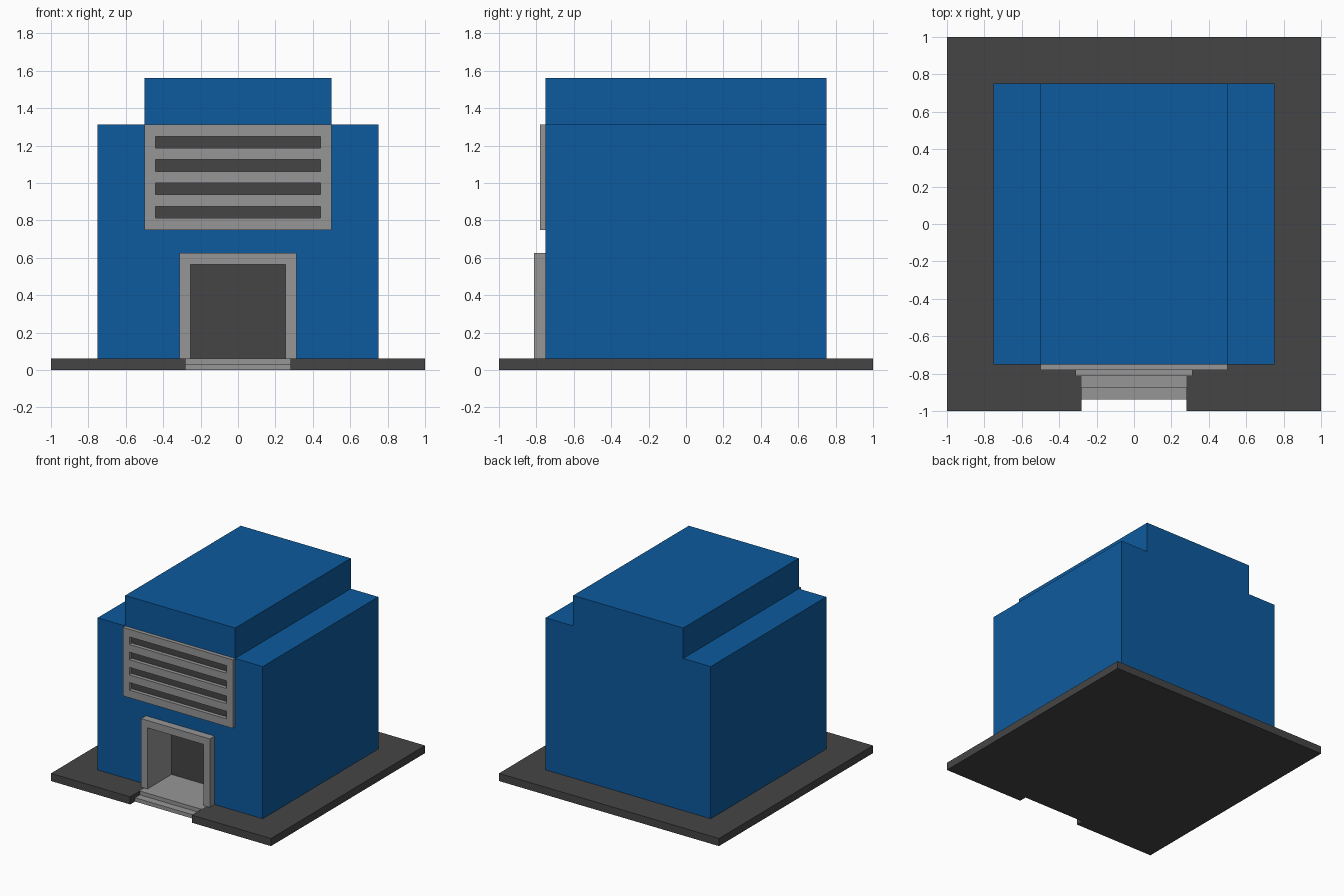
import bpy, bmesh

if "Cube" in bpy.data.objects:
    bpy.data.objects.remove(bpy.data.objects["Cube"])


def material(name, rgb):
    m = bpy.data.materials.new(name)
    m.diffuse_color = (*rgb, 1)
    m.use_nodes = True
    m.node_tree.nodes["Principled BSDF"].inputs["Base Color"].default_value = m.diffuse_color
    return m


BLUE = material("blue wall", (0.004, 0.102, 0.342))
GREY = material("light grey trim", (0.305, 0.305, 0.305))
DARK = material("dark grey", (0.060, 0.060, 0.060))


def finish(bm, name, *mats):
    bmesh.ops.remove_doubles(bm, verts=bm.verts, dist=1e-5)
    bmesh.ops.recalc_face_normals(bm, faces=bm.faces)
    me = bpy.data.meshes.new(name)
    bm.to_mesh(me)
    bm.free()
    for m in mats:
        me.materials.append(m)
    ob = bpy.data.objects.new(name, me)
    bpy.context.collection.objects.link(ob)
    return ob


def prism(name, pts, a, b, axis, *mats):
    """Extrude a 2D outline from a to b along the axis."""
    def place(p, t):
        q = list(p)
        q.insert(axis, t)
        return q
    bm = bmesh.new()
    lo = [bm.verts.new(place(p, a)) for p in pts]
    hi = [bm.verts.new(place(p, b)) for p in pts]
    n = len(pts)
    bm.faces.new(lo)
    bm.faces.new(hi)
    for i in range(n):
        j = (i + 1) % n
        bm.faces.new((lo[i], lo[j], hi[j], hi[i]))
    return finish(bm, name, *mats)


def mirrored(half):
    """Complete a right-hand half outline across x = 0."""
    return half + [(-x, y) for x, y in reversed(half)]


G = 0.0625     # ground plate height
BACK = -0.5    # depth of the doorway

# Ground plate with an entrance notch
prism("ground_plate", mirrored([(0.28, BACK), (0.28, -1), (1, -1), (1, 1)]), 0, G, 2, DARK)

# Entrance steps and doorway floor, dark underneath
steps = prism("entrance_steps", [(-0.9375, 0), (-0.9375, G / 2), (-0.875, G / 2),
              (-0.875, G), (BACK, G), (BACK, 0)], -0.28, 0.28, 0, GREY, DARK)
for p in steps.data.polygons:
    p.material_index = int(p.normal.z < -0.5)

# Building shell: stepped outline, front face open around the doorway
outline = [(0.75, G), (0.75, 1.3125), (0.5, 1.3125), (0.5, 1.5625)]
bm = bmesh.new()
full = mirrored(outline)
front = [bm.verts.new((x, -0.75, z)) for x, z in full]
rear = [bm.verts.new((x, 0.75, z)) for x, z in full]
for i in range(len(full) - 1):
    bm.faces.new((front[i], rear[i], rear[i + 1], front[i + 1]))
bm.faces.new(rear)
door = [bm.verts.new((x, -0.75, z)) for x, z in
        [(-0.3125, G), (-0.3125, 0.625), (0.3125, 0.625), (0.3125, G)]]
bm.faces.new(front + door)
bmesh.ops.recalc_face_normals(bm, faces=bm.faces)
finish(bm, "building_walls", BLUE)

# Door surround lining the doorway, with the dark door at its back
prism("door_frame", mirrored([(0.254, 0.5645), (0.254, G), (0.3125, G), (0.3125, 0.625)]),
      -0.8125, BACK, 1, GREY)
prism("door", [(-0.3, G), (0.3, G), (0.3, 0.6), (-0.3, 0.6)], BACK, BACK + 0.005, 1, DARK)

# Window panel: a grid of cells whose middle column alternates rail and slot
xs = [-0.5, -0.441, 0.441, 0.5]
zs = [0.75 + G * i for i in range(10)]
Y0, Y1 = -0.78125, -0.7505
bm = bmesh.new()


def quad(pts, mi):
    bm.faces.new([bm.verts.new(p) for p in pts]).material_index = mi


for i in range(3):
    for k in range(9):
        x0, x1, z0, z1 = xs[i], xs[i + 1], zs[k], zs[k + 1]
        slot = i == 1 and k % 2 == 1
        y = Y1 if slot else Y0
        quad([(x0, y, z0), (x1, y, z0), (x1, y, z1), (x0, y, z1)], int(slot))
        if slot:
            rim = [(x0, z0), (x0, z1), (x1, z1), (x1, z0)]
            for (a, b), (c, d) in zip(rim, rim[1:] + rim[:1]):
                quad([(a, Y0, b), (c, Y0, d), (c, Y1, d), (a, Y1, b)], 0)
# outer edge of the panel
rim = [(x, zs[0]) for x in xs] + [(xs[3], z) for z in zs[1:]]
rim += [(x, zs[9]) for x in xs[2::-1]] + [(xs[0], z) for z in zs[8:0:-1]]
for (a, b), (c, d) in zip(rim, rim[1:] + rim[:1]):
    quad([(a, Y0, b), (c, Y0, d), (c, -0.75, d), (a, -0.75, b)], 0)
finish(bm, "window_panel", GREY, DARK)
